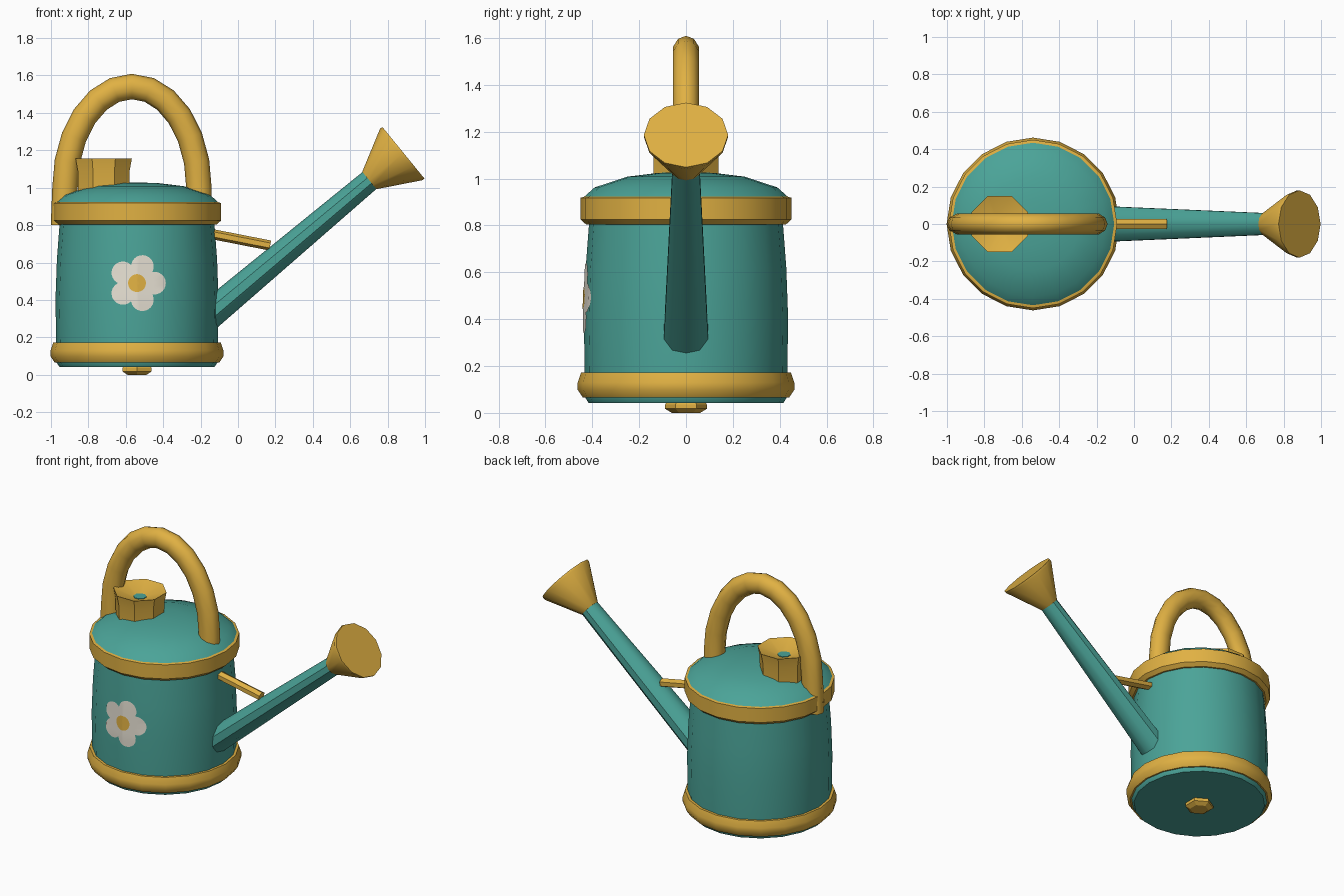
import bpy, bmesh, math
from mathutils import Vector

if "Cube" in bpy.data.objects:
    bpy.data.objects.remove(bpy.data.objects["Cube"])

CX = -0.54   # body axis


def material(name, rgb):
    m = bpy.data.materials.new(name)
    m.diffuse_color = (*rgb, 1)
    m.use_nodes = True
    m.node_tree.nodes["Principled BSDF"].inputs["Base Color"].default_value = m.diffuse_color
    return m


TEAL = material("teal_enamel", (0.07, 0.37, 0.315))
GOLD = material("warm_gold", (0.75, 0.44, 0.056))
WHITE = material("petal_white", (0.82, 0.77, 0.67))


def finish(bm, name, mat, angle=40):
    bmesh.ops.remove_doubles(bm, verts=bm.verts, dist=1e-5)
    bmesh.ops.recalc_face_normals(bm, faces=bm.faces)
    me = bpy.data.meshes.new(name)
    bm.to_mesh(me)
    bm.free()
    me.materials.append(mat)
    me.shade_smooth()
    me.set_sharp_from_angle(angle=math.radians(angle))
    ob = bpy.data.objects.new(name, me)
    bpy.context.collection.objects.link(ob)
    return ob


def loft(name, rings, mat, angle=40, caps=True):
    """Skin a list of point rings into a tube."""
    bm = bmesh.new()
    rows = [[bm.verts.new(p) for p in ring] for ring in rings]
    n = len(rows[0])
    for a, b in zip(rows, rows[1:]):
        for i in range(n):
            j = (i + 1) % n
            bm.faces.new((a[i], a[j], b[j], b[i]))
    if caps:
        bm.faces.new(rows[0])
        bm.faces.new(rows[-1])
    return finish(bm, name, mat, angle)


def ring(c, u, v, ru, rv, n, turn=0.0):
    c, u, v = Vector(c), Vector(u), Vector(v)
    return [c + u * ru * math.cos(turn + i * math.tau / n)
            + v * rv * math.sin(turn + i * math.tau / n) for i in range(n)]


def lathe(name, profile, mat, n=20, cx=CX, turn=0.0, angle=40, closed=False):
    if closed:
        profile = profile + profile[:1]
    rings = [ring((cx, 0, z), (1, 0, 0), (0, 1, 0), r, r, n, turn) for r, z in profile]
    return loft(name, rings, mat, angle, caps=not closed)


# Body, lid and rims
WALL = [(0.43, 0.065), (0.432, 0.17), (0.436, 0.40), (0.428, 0.62), (0.412, 0.83)]
lathe("body", [(0.415, 0.042)] + WALL, TEAL)
lathe("domed_top", [(0.40, 0.88), (0.437, 0.92), (0.39, 0.962), (0.25, 1.008), (0.12, 1.024), (0.02, 1.028)], TEAL)
lathe("lower_rim", [(0.40, 0.065), (0.44, 0.065), (0.462, 0.098), (0.462, 0.13),
                    (0.448, 0.172), (0.40, 0.172)], GOLD, closed=True)
lathe("upper_rim", [(0.39, 0.803), (0.425, 0.803), (0.45, 0.825), (0.45, 0.918),
                    (0.432, 0.923), (0.39, 0.923)], GOLD, closed=True)

# Small foot under the base
lathe("foot", [(0.06, 0.0), (0.09, 0.018), (0.09, 0.035), (0.07, 0.06)], GOLD,
      n=6, turn=math.pi / 2, angle=30)

# Filler neck with a shallow dish and a small opening
lathe("filler_neck", [(0.148, 0.96), (0.15, 1.09), (0.163, 1.157), (0.04, 1.113)], GOLD,
      n=8, cx=-0.718, turn=math.pi / 8)
lathe("filler_opening", [(0.04, 1.110), (0.04, 1.117)], TEAL, n=8, cx=-0.718, turn=math.pi / 8)

# Arched handle
HX, HZ, RX, RZ = -0.567, 1.0, 0.358, 0.541
path = [(-0.933, 0.80, math.pi)]
for k in range(13):
    t = math.pi * (1 - k / 12)
    path.append((HX + RX * math.cos(t), HZ + RZ * math.sin(t), t))
path.append((HX + RX, 0.93, 0.0))
rings = []
for x, z, t in path:
    out = Vector((math.cos(t) * RZ, 0, math.sin(t) * RX)).normalized()
    rings.append(ring((x, 0, z), out, (0, 1, 0), 0.068, 0.058, 10))
loft("handle", rings, GOLD, 50)

# Spout and sprinkler head along one slanted axis
AXIS = Vector((0.775, 0, 0.632)).normalized()
UP = Vector((-AXIS.z, 0, AXIS.x))
SIDE = (0, 1, 0)
NECK = Vector((0.71, 0, 1.045))
ROOT = Vector((-0.20, 0, 0.28))
loft("spout", [ring(ROOT, UP, SIDE, 0.08, 0.102, 10),
               ring(NECK + AXIS * 0.02, UP, SIDE, 0.058, 0.06, 10)], TEAL)
loft("sprinkler_head", [ring(NECK - AXIS * 0.01, UP, SIDE, 0.06, 0.063, 12),
                        ring((0.872, 0, 1.178), UP, SIDE, 0.178, 0.18, 12),
                        ring((0.885, 0, 1.186), UP, SIDE, 0.178, 0.18, 12)], GOLD)

# Brace between body and spout
d = Vector((0.29, 0, -0.055)).normalized()
up = Vector((-d.z, 0, d.x))
loft("spout_brace", [ring(p, up, SIDE, 0.027, 0.032, 6) for p in
                     ((-0.18, 0, 0.76), (0.172, 0, 0.691))], GOLD, 30)


# Painted flower that follows the faceted wall
def wall_y(dx, z):
    for (r0, z0), (r1, z1) in zip(WALL, WALL[1:]):
        if z0 <= z <= z1:
            r = r0 + (r1 - r0) * (z - z0) / (z1 - z0)
    step, a = math.tau / 20, abs(math.asin(dx / r))
    mid = (math.floor(a / step) + 0.5) * step
    # flat facet: x sin(mid) + y cos(mid) = apothem
    return -(r * math.cos(step / 2) - abs(dx) * math.sin(mid)) / math.cos(mid)


def plate(name, outline, mat, lift, cz=0.49, layers=5):
    bm = bmesh.new()
    rows = []
    for k in range(layers + 1):
        row = []
        for px, pz in outline:
            dx, z = px * k / layers, cz + pz * k / layers
            row.append(bm.verts.new((CX + dx, wall_y(dx, z) - lift, z)))
        rows.append(row)
    n = len(outline)
    for a, b in zip(rows, rows[1:]):
        for i in range(n):
            j = (i + 1) % n
            bm.faces.new((a[i], a[j], b[j], b[i]))
    ob = finish(bm, name, mat)
    # face the plate outwards
    if ob.data.polygons[0].normal.y > 0:
        ob.data.flip_normals()


petals = []
for i in range(60):
    t = i * math.tau / 60
    a = (t + math.pi / 5) % (math.tau / 5) - math.pi / 5   # angle from nearest petal axis
    dist, rad = 0.093, 0.061
    r = dist * math.cos(a) + math.sqrt(max(0, rad ** 2 - (dist * math.sin(a)) ** 2))
    petals.append((r * math.cos(t), r * math.sin(t)))
plate("flower_petals", petals, WHITE, 0.004)
plate("flower_centre", [(0.048 * math.cos(i * math.tau / 20), 0.048 * math.sin(i * math.tau / 20))
                        for i in range(20)], GOLD, 0.007, layers=3)
